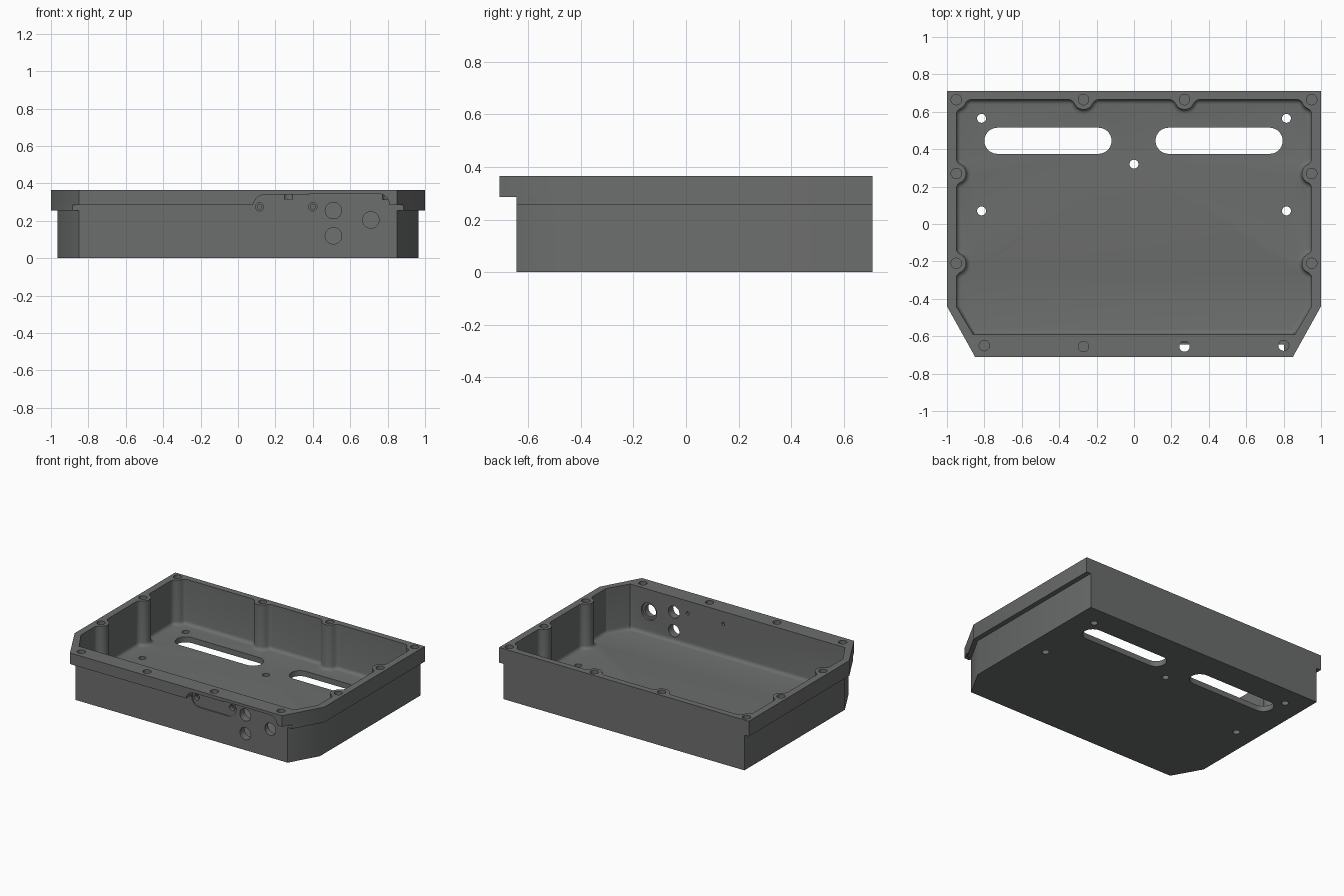
import bpy, bmesh, math
from mathutils import Vector

if "Cube" in bpy.data.objects:
    bpy.data.objects.remove(bpy.data.objects["Cube"])

grey = bpy.data.materials.new("dark_grey_metal")
grey.diffuse_color = (0.15, 0.155, 0.153, 1)
grey.use_nodes = True
grey.node_tree.nodes["Principled BSDF"].inputs["Base Color"].default_value = grey.diffuse_color


def prism(bm, pts, lo, hi, axis="z"):
    """Extrude a 2D outline along z, or an x-z outline along y."""
    put = (lambda p, h: (p[0], p[1], h)) if axis == "z" else (lambda p, h: (p[0], h, p[1]))
    a = [bm.verts.new(put(p, lo)) for p in pts]
    b = [bm.verts.new(put(p, hi)) for p in pts]
    bottom = bm.faces.new(a)
    bm.faces.new(b)
    for i in range(len(pts)):
        j = (i + 1) % len(pts)
        bm.faces.new((a[i], a[j], b[j], b[i]))
    return bottom


def make(name, shapes, fillet=0):
    bm = bmesh.new()
    for s in shapes:
        bottom = prism(bm, *s)
    bmesh.ops.recalc_face_normals(bm, faces=bm.faces)
    if fillet:
        bmesh.ops.bevel(bm, geom=list(bottom.edges), offset=fillet, segments=4,
                        profile=0.5, affect="EDGES")
    me = bpy.data.meshes.new(name)
    bm.to_mesh(me)
    bm.free()
    me.materials.append(grey)
    ob = bpy.data.objects.new(name, me)
    bpy.context.collection.objects.link(ob)
    return ob


def combine(target, tool, op):
    mod = target.modifiers.new("bool", "BOOLEAN")
    mod.operation, mod.solver, mod.object = op, "EXACT", tool
    bpy.context.view_layer.objects.active = target
    bpy.ops.object.modifier_apply(modifier=mod.name)
    bpy.data.objects.remove(tool)


def arc(c, r, a0, a1, n):
    return [(c[0] + r * math.cos(a0 + (a1 - a0) * i / n),
             c[1] + r * math.sin(a0 + (a1 - a0) * i / n)) for i in range(n + 1)]


def circle(x, y, r, n=24):
    return arc((x, y), r, 0, 2 * math.pi, n)[:-1]


def capsule(x0, x1, y0, y1):
    r, m, h = (y1 - y0) / 2, (y0 + y1) / 2, math.pi / 2
    return arc((x1 - r, m), r, -h, h, 14) + arc((x0 + r, m), r, h, 3 * h, 14)


def short_arc(c, r, d0, d1, n):
    a0 = math.atan2(d0.y, d0.x)
    turn = (math.atan2(d1.y, d1.x) - a0 + math.pi) % (2 * math.pi) - math.pi
    return arc(c, r, a0, a0 + turn, n)


def boss(x, y, t1, t2, r=0.053, f=0.036):
    """Screw boss swelling out of a wall (or corner), with blended flanks."""
    c, t1, t2 = Vector((x, y)), Vector(t1), Vector(t2)
    n1, n2 = Vector((-t1.y, t1.x)), Vector((-t2.y, t2.x))
    s = math.sqrt((r + f) ** 2 - f * f)
    f1, f2 = c + f * n1 - s * t1, c + f * n2 + s * t2
    return (short_arc(f1, f, -n1, c - f1, 6)
            + short_arc(c, r, f1 - c, f2 - c, 12)[1:-1]
            + short_arc(f2, f, c - f2, -n2, 6))


# Outer shell: body, lower side lip, full rim
body = [(0.85, -0.645), (0.965, -0.44), (0.965, 0.71),
        (-0.965, 0.71), (-0.965, -0.44), (-0.85, -0.645)]
side_lip = [(0.886, -0.645), (1, -0.44), (1, 0.71),
            (-1, 0.71), (-1, -0.44), (-0.886, -0.645)]
rim = [(0.85, -0.71), (1, -0.44), (1, 0.71), (-1, 0.71), (-1, -0.44), (-0.85, -0.71)]
case = make("enclosure_base", [(body, 0, 0.3)])
combine(case, make("side_lip", [(side_lip, 0.255, 0.31)]), "UNION")
combine(case, make("rim", [(rim, 0.285, 0.365)]), "UNION")

# Cavity with bosses and a rounded floor edge
up, left, down = (0, 1), (-1, 0), (0, -1)
outline = [(0.86, -0.59), (0.95, -0.44)]
for x, y, a, b in ((0.95, -0.21, up, up), (0.95, 0.27, up, up), (0.95, 0.665, up, left),
                   (0.27, 0.665, left, left), (-0.27, 0.665, left, left),
                   (-0.95, 0.665, left, down), (-0.95, 0.27, down, down),
                   (-0.95, -0.21, down, down)):
    outline += boss(x, y, a, b)
outline += [(-0.95, -0.44), (-0.86, -0.59)]
combine(case, make("cavity", [(outline, 0.04, 0.5)], fillet=0.025), "DIFFERENCE")

# Screw holes in the rim, slots and drillings in the floor
holes = []
for s in (-1, 1):
    for x, y, depth in ((0.95, 0.665, 0.09), (0.27, 0.665, 0.09), (0.95, 0.27, 0.09),
                        (0.95, -0.21, 0.09), (0.8, -0.65, 0.05), (0.27, -0.655, 0.05)):
        holes.append((circle(s * x, y, 0.028), 0.365 - depth, 0.5))
    for y in (0.565, 0.07):
        holes.append((circle(s * 0.815, y, 0.024), -0.1, 0.1))
holes.append((circle(0, 0.32, 0.024), -0.1, 0.1))
for x0, x1 in ((-0.8, -0.12), (0.115, 0.795)):
    holes.append((capsule(x0, x1, 0.375, 0.515), -0.1, 0.1))
combine(case, make("holes", holes), "DIFFERENCE")

# Front: relief under the rim, capsule recess, ports
relief = [(0.38, 0.22), (0.81, 0.22)] + arc((0.75, 0.285), 0.06, 0, math.pi / 2, 8) + [(0.38, 0.345)]
combine(case, make("relief", [(relief, -0.8, -0.645, "y")]), "DIFFERENCE")
combine(case, make("recess", [(capsule(0.08, 0.435, 0.21, 0.34), -0.8, -0.637, "y")]), "DIFFERENCE")
ports = [(circle(x, z, 0.044), -0.69, -0.5, "y")
         for x, z in ((0.51, 0.255), (0.51, 0.12), (0.71, 0.205))]
ports += [(circle(x, 0.275, 0.022), -0.69, -0.61, "y") for x in (0.115, 0.4)]
combine(case, make("ports", ports), "DIFFERENCE")
inner = [(circle(x, 0.275, 0.012), -0.65, -0.5, "y") for x in (0.115, 0.4)]
inner.append((circle(0.71, 0.205, 0.062), -0.607, -0.5, "y"))
combine(case, make("inner_bores", inner), "DIFFERENCE")

bpy.ops.object.select_all(action="DESELECT")
case.select_set(True)
bpy.context.view_layer.objects.active = case
bpy.ops.object.shade_smooth_by_angle(angle=math.radians(30))
